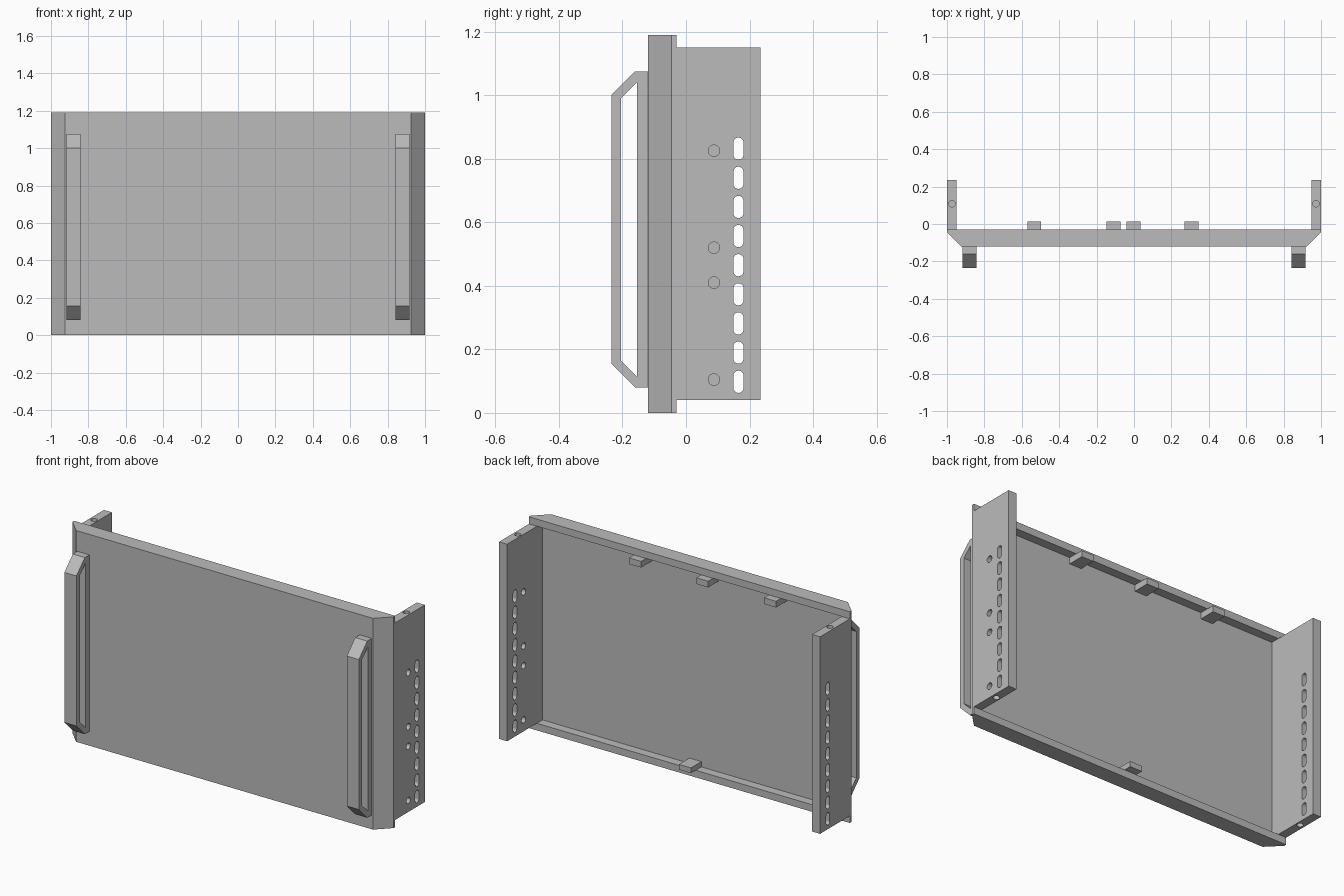
import bpy, bmesh, math
from mathutils import Matrix, Vector

default = bpy.data.objects.get("Cube")
if default:
    bpy.data.objects.remove(default, do_unlink=True)

grey = bpy.data.materials.new("plain_grey")
grey.use_nodes = True
grey.diffuse_color = (0.5, 0.5, 0.5, 1)
bsdf = next(n for n in grey.node_tree.nodes if n.type == 'BSDF_PRINCIPLED')
bsdf.inputs["Base Color"].default_value = (0.5, 0.5, 0.5, 1)


def finish(bm, name):
    bmesh.ops.recalc_face_normals(bm, faces=bm.faces)
    mesh = bpy.data.meshes.new(name)
    bm.to_mesh(mesh)
    bm.free()
    mesh.materials.append(grey)
    obj = bpy.data.objects.new(name, mesh)
    bpy.context.collection.objects.link(obj)
    return obj


def add_prism(bm, points, direction):
    """Extrude a closed outline of 3D points along a direction."""
    face = bm.faces.new([bm.verts.new(p) for p in points])
    moved = bmesh.ops.extrude_face_region(bm, geom=[face], use_keep_orig=True)
    verts = [v for v in moved["geom"] if isinstance(v, bmesh.types.BMVert)]
    bmesh.ops.translate(bm, verts=verts, vec=direction)


def prism(name, points, direction):
    bm = bmesh.new()
    add_prism(bm, points, Vector(direction))
    return finish(bm, name)


def box(name, low, high):
    (x0, y0, z0), (x1, y1, z1) = low, high
    return prism(name, [(x0, y0, z0), (x1, y0, z0), (x1, y1, z0), (x0, y1, z0)],
                 (0, 0, z1 - z0))


def cut(obj, cutter):
    cutter.hide_render = True
    mod = obj.modifiers.new("cut", 'BOOLEAN')
    mod.operation, mod.solver, mod.object = 'DIFFERENCE', 'EXACT', cutter
    bpy.context.view_layer.objects.active = obj
    bpy.ops.object.modifier_apply(modifier=mod.name)
    bpy.data.objects.remove(cutter, do_unlink=True)


HEIGHT, RIM = 1.19, 0.04
FRONT, INNER, BACK = -0.12, -0.08, -0.03

# Front panel: chamfered outline, hollowed from behind to leave a rim
outline = [(-0.925, FRONT, 0), (0.925, FRONT, 0), (1, -0.045, 0),
           (1, BACK, 0), (-1, BACK, 0), (-1, -0.045, 0)]
panel = prism("front_panel", outline, (0, 0, HEIGHT))
cut(panel, box("recess_cutter", (-0.95, INNER, RIM), (0.95, 0.1, HEIGHT - RIM)))


def slot_outline(x, y, z, radius, half_straight):
    """Rounded slot in the y-z plane; a circle when half_straight is zero."""
    points = []
    for i in range(24):
        a = math.tau * (i + 0.5) / 24
        shift = math.copysign(half_straight, math.sin(a))
        points.append((x, y + radius * math.cos(a), z + radius * math.sin(a) + shift))
    return points


# Side plates with slots, end holes and, on one side, round holes
for side, name in ((1, "left"), (-1, "right")):
    x_in, x_out = side * 0.95, side
    plate = box(name + "_side_plate", (min(x_in, x_out), BACK, RIM),
                (max(x_in, x_out), 0.235, HEIGHT - RIM))
    bm = bmesh.new()
    start = side * 0.9
    through = Vector((side * 0.2, 0, 0))
    for i in range(9):
        add_prism(bm, slot_outline(start, 0.165, 0.098 + 0.0917 * i, 0.016, 0.019), through)
    if side > 0:
        for z in (0.105, 0.41, 0.52, 0.825):
            add_prism(bm, slot_outline(start, 0.088, z, 0.018, 0), through)
    for z in (RIM, HEIGHT - RIM):
        bmesh.ops.create_cone(bm, cap_ends=True, segments=24, radius1=0.017,
                              radius2=0.017, depth=0.08,
                              matrix=Matrix.Translation((side * 0.973, 0.108, z)))
    cut(plate, finish(bm, "hole_cutter"))

# Handles: closed trapezoid loops on the front
outer = [(FRONT, 0.08), (-0.16, 0.08), (-0.235, 0.155),
         (-0.235, 1.0), (-0.16, 1.075), (FRONT, 1.075)]
window = [(-0.155, 0.115), (-0.205, 0.165), (-0.205, 0.99), (-0.155, 1.04)]
for side, name in ((1, "left"), (-1, "right")):
    x = side * 0.88 - 0.0375
    handle = prism(name + "_handle", [(x, y, z) for y, z in outer], (0.075, 0, 0))
    cut(handle, prism("window_cutter", [(x - 0.1, y, z) for y, z in window], (0.3, 0, 0)))

# Locating tabs behind the rim: three above, one below
for i, x in enumerate((-0.533, -0.11, 0.308)):
    box("top_tab_%d" % (i + 1), (x - 0.037, INNER, HEIGHT - RIM - 0.035),
        (x + 0.037, 0.013, HEIGHT - RIM))
box("bottom_tab", (-0.04, INNER, RIM), (0.035, 0.013, RIM + 0.03))
